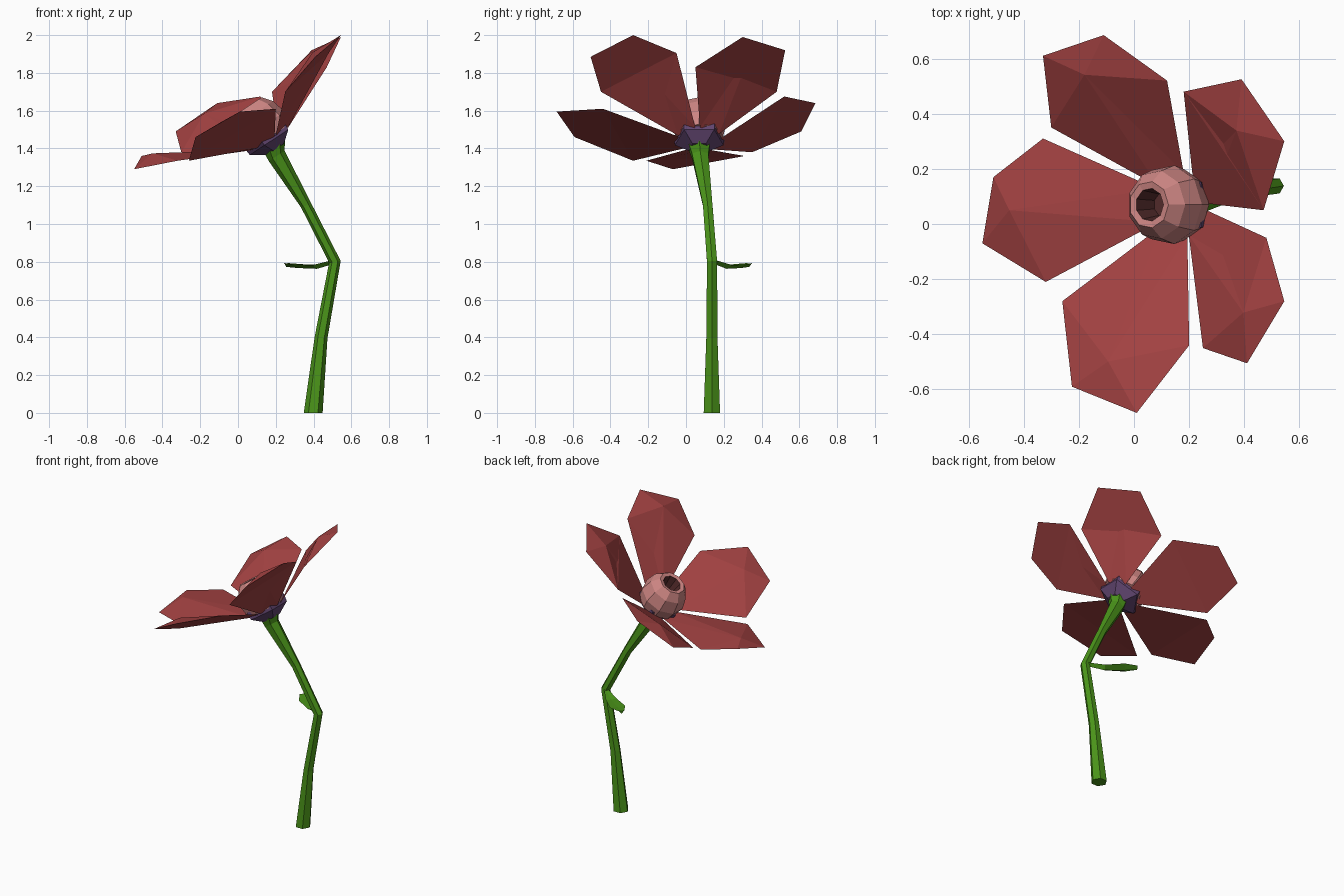
import bpy, math
from mathutils import Vector as V

if "Cube" in bpy.data.objects:
    bpy.data.objects.remove(bpy.data.objects["Cube"])

AXIS = V((-0.55, 0.0, 0.835)).normalized()   # direction the bloom faces
HEAD = V((0.175, 0.07, 1.44))                # centre of the petal ring


def material(name, rgb):
    m = bpy.data.materials.new(name)
    m.diffuse_color = (*rgb, 1)
    m.use_nodes = True
    m.node_tree.nodes["Principled BSDF"].inputs["Base Color"].default_value = m.diffuse_color
    return m


RED = material("petal_red", (0.37, 0.055, 0.055))
PINK = material("centre_pink", (0.62, 0.24, 0.23))
DARK = material("centre_dark", (0.09, 0.025, 0.025))
PURPLE = material("calyx_purple", (0.12, 0.06, 0.16))
GREEN = material("stem_green", (0.07, 0.30, 0.01))


def make(name, verts, faces, *mats):
    me = bpy.data.meshes.new(name)
    me.from_pydata([tuple(v) for v in verts], [], faces)
    for m in mats:
        me.materials.append(m)
    ob = bpy.data.objects.new(name, me)
    bpy.context.collection.objects.link(ob)
    return ob


def loft(name, rings, sides, *mats, turn=0.0):
    """Skin rings of (centre, radius, axis) and cap both ends."""
    verts, faces = [], []
    for c, r, ax in rings:
        v = ax.cross(V((1, 0, 0))).normalized()
        u = v.cross(ax).normalized()
        for k in range(sides):
            a = 2 * math.pi * k / sides + turn
            verts.append(V(c) + (u * math.cos(a) + v * math.sin(a)) * r)
    for i in range(len(rings) - 1):
        for k in range(sides):
            n = (k + 1) % sides
            faces.append((i * sides + k, (i + 1) * sides + k,
                          (i + 1) * sides + n, i * sides + n))
    faces.append(tuple(range(sides)))
    last = (len(rings) - 1) * sides
    faces.append(tuple(last + k for k in reversed(range(sides))))
    return make(name, verts, faces, *mats)


def on_axis(h):
    return HEAD + AXIS * h


# Bent stem, flaring under the bloom
UP = V((0, 0, 1))
loft("stem", [((0.398, 0.137, 0), 0.05, UP),
              ((0.44, 0.137, 0.4), 0.034, V((0.15, 0, 1)).normalized()),
              ((0.513, 0.138, 0.8), 0.031, V((-0.15, 0, 1)).normalized()),
              ((0.36, 0.115, 1.1), 0.029, V((-0.5, -0.1, 1)).normalized()),
              ((0.205, 0.075, 1.36), 0.05, AXIS),
              (on_axis(-0.035), 0.065, AXIS)], 6, GREEN)

# Calyx cup between stem and petals
loft("calyx", [(on_axis(-0.05), 0.06, AXIS), (on_axis(0.0), 0.135, AXIS),
               (on_axis(0.05), 0.14, AXIS)], 5, PURPLE, turn=math.pi / 5)

# Hollow flower centre
centre = loft("flower_centre",
              [(on_axis(0.02), 0.13, AXIS), (on_axis(0.09), 0.145, AXIS),
               (on_axis(0.17), 0.125, AXIS), (on_axis(0.22), 0.085, AXIS),
               (on_axis(0.215), 0.06, AXIS), (on_axis(0.12), 0.045, AXIS)],
              9, PINK, DARK)
for f in list(centre.data.polygons)[36:45]:
    f.material_index = 1
centre.data.polygons[-1].material_index = 1

# Petals: left shoulder, left tip, right tip, right shoulder
PETALS = {
    "left": ((-0.33, 0.31, 1.36), (-0.51, 0.17, 1.36), (-0.55, -0.07, 1.29), (-0.32, -0.21, 1.335)),
    "front": ((-0.26, -0.28, 1.335), (-0.225, -0.59, 1.46), (0.01, -0.685, 1.595), (0.2, -0.44, 1.61)),
    "right_front": ((0.25, -0.45, 1.70), (0.41, -0.505, 1.885), (0.545, -0.28, 2.0), (0.48, -0.05, 1.905)),
    "right_back": ((0.47, 0.05, 1.83), (0.545, 0.30, 1.99), (0.39, 0.525, 1.92), (0.18, 0.48, 1.70)),
    "back": ((0.12, 0.52, 1.675), (-0.11, 0.685, 1.64), (-0.33, 0.61, 1.49), (-0.30, 0.35, 1.38)),
}
for side, pts in PETALS.items():
    ml, tl, tr, mr = map(V, pts)
    mid = (ml + tl + tr + mr) / 4
    out = mid - HEAD
    out = (out - AXIS * out.dot(AXIS)).normalized()
    across = AXIS.cross(out)
    if across.dot(ml - mr) < 0:
        across = -across
    root = HEAD + out * 0.1 + AXIS * 0.01
    verts = [root + across * 0.06, ml, tl, tr, mr, root - across * 0.06,
             mid + AXIS * 0.045]
    fan = [(k, (k + 1) % 6, 6) for k in range(6)]
    make(side + "_petal", verts, fan + [(0, 5, 4, 1), (1, 4, 3, 2)], RED)

# Small folded leaf at the bend
a, b = V((0.505, 0.15, 0.80)), V((0.255, 0.335, 0.785))
d = b - a
w = V((-d.y, d.x, 0)).normalized()
outline = []
for t, half, drop in ((0, 0.012, 0), (0.35, 0.035, -0.02), (0.75, 0.05, -0.01), (1, 0.018, 0)):
    p = a + d * t
    outline += [p + w * half + V((0, 0, drop + 0.008)), p + V((0, 0, drop - 0.012)),
                p - w * half + V((0, 0, drop + 0.008)), p + V((0, 0, drop + 0.006))]
faces = [(0, 1, 2, 3), (15, 14, 13, 12)]
for i in range(3):
    for k in range(4):
        n = (k + 1) % 4
        faces.append((4 * i + k, 4 * i + 4 + k, 4 * i + 4 + n, 4 * i + n))
make("leaf", outline, faces, GREEN)

# Consistent outward normals
import bmesh
for ob in bpy.context.collection.objects:
    bm = bmesh.new()
    bm.from_mesh(ob.data)
    bmesh.ops.recalc_face_normals(bm, faces=bm.faces)
    bm.to_mesh(ob.data)
    bm.free()
